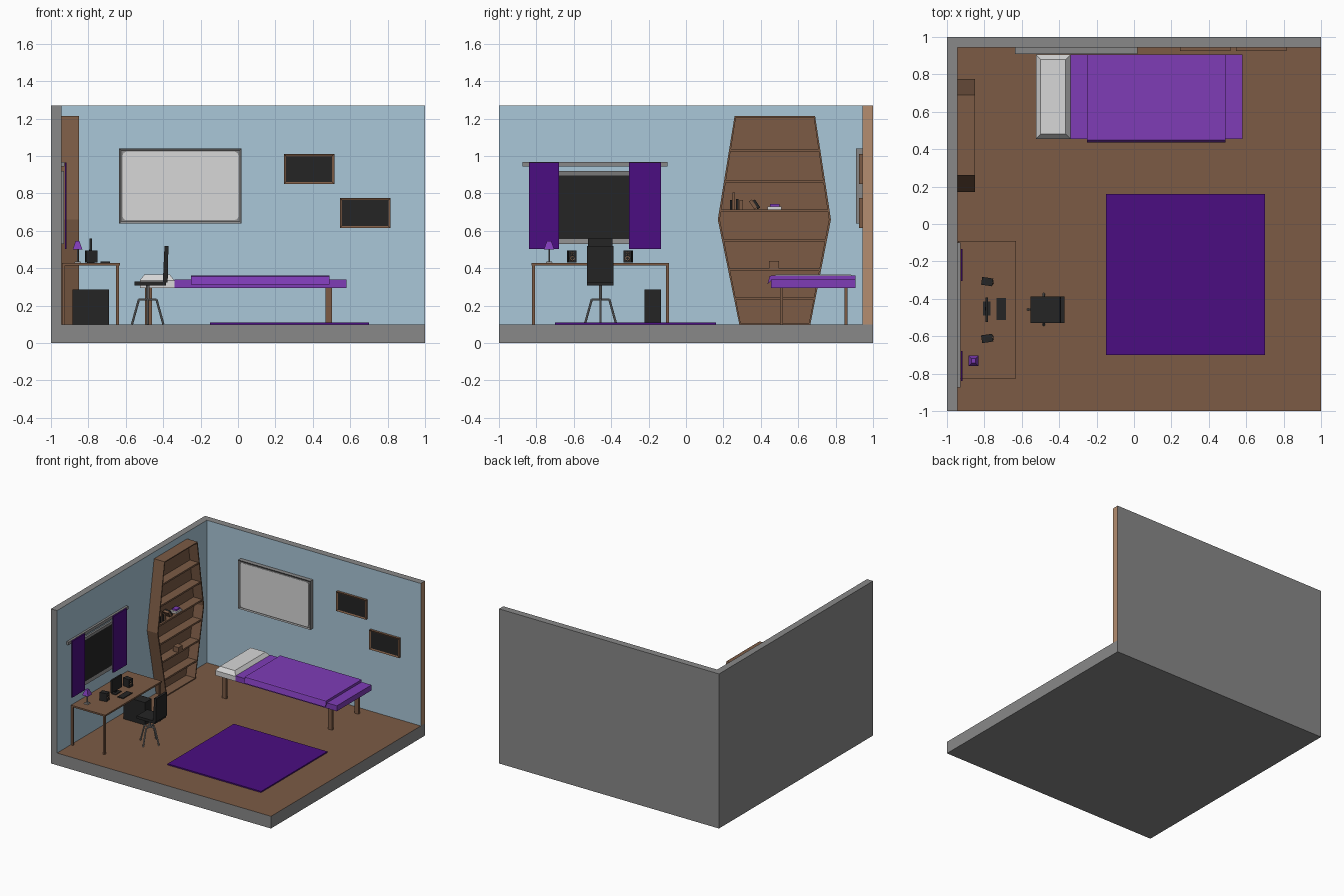
import bpy, bmesh, math
from mathutils import Vector, Matrix

if "Cube" in bpy.data.objects:
    bpy.data.objects.remove(bpy.data.objects["Cube"])

COLOURS = {
    "grey": (0.25, 0.25, 0.25), "light_blue": (0.40, 0.57, 0.69), "brown": (0.20, 0.105, 0.06),
    "tan": (0.46, 0.27, 0.16), "black": (0.018, 0.018, 0.018), "dark_purple": (0.07, 0.004, 0.22),
    "purple": (0.21, 0.045, 0.47), "white": (0.68, 0.68, 0.68),
}
MATS = {}
for n, c in COLOURS.items():
    MATS[n] = bpy.data.materials.new(n)
    MATS[n].diffuse_color = (*c, 1)


def finish(name, bm, *mats):
    bmesh.ops.recalc_face_normals(bm, faces=bm.faces)
    me = bpy.data.meshes.new(name)
    bm.to_mesh(me)
    bm.free()
    for m in mats:
        me.materials.append(MATS[m])
    ob = bpy.data.objects.new(name, me)
    bpy.context.collection.objects.link(ob)
    return ob


def box_bm(x, y, z, taper=0.0):
    """Box from (min, max) ranges, top optionally pulled in by taper."""
    bm = bmesh.new()
    bmesh.ops.create_cube(bm, size=1)
    for v in bm.verts:
        s = v.co.copy()
        t = taper if s.z > 0 else 0
        v.co = Vector((x[s.x > 0] - math.copysign(t, s.x),
                       y[s.y > 0] - math.copysign(t, s.y), z[s.z > 0]))
    bm.normal_update()
    return bm


def box(name, x, y, z, mat, taper=0.0):
    return finish(name, box_bm(x, y, z, taper), mat)


def face_to(bm, d):
    return max(bm.faces, key=lambda f: f.normal.dot(Vector(d)))


def faced_box(name, x, y, z, base, faces):
    """Box with some sides in other colours, chosen by direction."""
    bm = box_bm(x, y, z)
    for i, (d, m) in enumerate(faces):
        face_to(bm, d).material_index = i + 1
    return finish(name, bm, base, *[m for d, m in faces])


def framed(name, x, y, z, d, rim, depth, base, panel):
    """Box whose side facing d is inset and pushed in."""
    bm = box_bm(x, y, z)
    f = face_to(bm, d)
    bmesh.ops.inset_region(bm, faces=[f], thickness=rim)
    bmesh.ops.translate(bm, verts=f.verts, vec=Vector(d) * -depth)
    f.material_index = 1
    return finish(name, bm, base, panel)


def prism_bm(pts, axis, a, b):
    def at(p, t):
        c = list(p)
        c.insert(axis, t)
        return c
    bm = bmesh.new()
    f = bm.faces.new([bm.verts.new(at(p, a)) for p in pts])
    r = bmesh.ops.extrude_face_region(bm, geom=[f])
    for v in r["geom"]:
        if isinstance(v, bmesh.types.BMVert):
            v.co[axis] = b
    bmesh.ops.recalc_face_normals(bm, faces=bm.faces)
    bm.normal_update()
    return bm


def rod(name, a, b, r, mat, r2=None, seg=8):
    a, b = Vector(a), Vector(b)
    bm = bmesh.new()
    q = (b - a).to_track_quat('Z', 'Y').to_matrix().to_4x4()
    bmesh.ops.create_cone(bm, cap_ends=True, segments=seg, radius1=r, radius2=r if r2 is None else r2,
                          depth=(b - a).length, matrix=Matrix.Translation((a + b) / 2) @ q)
    return finish(name, bm, mat)


# Room shell
W = 0.945
faced_box("floor", (-1, 1), (-1, 1), (0, 0.1), "grey", [((0, 0, 1), "brown")])
faced_box("left_wall", (-1, -W), (-1, 1), (0.1, 1.27), "grey", [((1, 0, 0), "light_blue")])
faced_box("back_wall", (-W, 1), (W, 1), (0.1, 1.27), "grey",
          [((0, -1, 0), "light_blue"), ((1, 0, 0), "tan")])
box("rug", (-0.15, 0.7), (-0.7, 0.16), (0.1, 0.11), "dark_purple")

# Bed
box("mattress", (-0.34, 0.58), (0.455, 0.905), (0.295, 0.34), "purple")
box("mattress_head", (-0.525, -0.34), (0.455, 0.905), (0.295, 0.335), "white")
box("pillow", (-0.525, -0.34), (0.455, 0.905), (0.335, 0.367), "white", 0.025)
BLANKET = [(0.435, 0.312), (0.447, 0.357), (0.455, 0.36), (0.905, 0.36), (0.905, 0.335), (0.455, 0.335)]
finish("blanket", prism_bm(BLANKET, 0, -0.25, 0.49), "purple")
for lx in (-0.478, 0.485):
    for ly in (0.511, 0.855):
        box("bed_leg", (lx - 0.018, lx + 0.018), (ly - 0.008, ly + 0.008), (0.1, 0.295), "brown")

# Whiteboard with rounded panel, and two pictures
framed("whiteboard_frame", (-0.635, 0.02), (0.91, W), (0.64, 1.04), (0, -1, 0), 0.014, 0.008, "grey", "grey")
pts = []
for k in range(12):
    a = math.radians((k // 3) * 90 + (k % 3) * 45)
    sx, sz = (1, -1, -1, 1)[k // 3], (1, 1, -1, -1)[k // 3]
    pts.append((-0.3075 + sx * 0.29 + 0.02 * math.cos(a), 0.84 + sz * 0.163 + 0.02 * math.sin(a)))
finish("whiteboard_panel", prism_bm(pts, 1, 0.914, 0.92), "white")
for px, pz in ((0.245, 0.85), (0.545, 0.615)):
    framed("picture", (px, px + 0.27), (0.925, W), (pz, pz + 0.16), (0, -1, 0), 0.016, 0.006, "brown", "black")

# Hexagonal bookcase
HEX = [(0.285, 0.1), (0.665, 0.1), (0.775, 0.66), (0.69, 1.215), (0.26, 1.215), (0.17, 0.66)]
bm = prism_bm(HEX, 0, -W, -0.85)
f = face_to(bm, (1, 0, 0))
bmesh.ops.inset_region(bm, faces=[f], thickness=0.011)
# Push the inset face back through new inner side walls
r = bmesh.ops.extrude_face_region(bm, geom=[f])
bmesh.ops.translate(bm, verts=[v for v in r["geom"] if isinstance(v, bmesh.types.BMVert)], vec=(-0.083, 0, 0))
if f.is_valid:
    bmesh.ops.delete(bm, geom=[f], context='FACES_ONLY')
finish("bookcase", bm, "brown")
for z in (1.03, 0.862, 0.708, 0.55, 0.392, 0.237):
    t = (z - 0.1) / 0.56 if z < 0.66 else (1.215 - z) / 0.555
    e = (0.285, 0.665) if z < 0.66 else (0.26, 0.69)
    lo, hi = e[0] + (0.17 - e[0]) * t, e[1] + (0.775 - e[1]) * t
    box("shelf", (-0.935, -0.856), (lo + 0.008, hi - 0.008), (z - 0.007, z + 0.007), "brown")

# Things on the shelves
for y, w, h, m in ((0.235, 0.012, 0.05, "black"), (0.249, 0.014, 0.09, "brown"),
                   (0.268, 0.012, 0.055, "black"), (0.285, 0.02, 0.05, "brown")):
    box("book", (-0.92, -0.87), (y, y + w), (0.715, 0.715 + h), m)
for dy, m in ((0, "brown"), (0.017, "black")):
    lean = [(0.365 + dy, 0.715), (0.38 + dy, 0.725), (0.352 + dy, 0.768), (0.337 + dy, 0.758)]
    finish("leaning_book", prism_bm(lean, 0, -0.92, -0.87), m)
box("lying_book", (-0.925, -0.865), (0.435, 0.51), (0.715, 0.73), "white")
box("lying_book_upper", (-0.915, -0.875), (0.45, 0.5), (0.73, 0.743), "purple")
box("small_box", (-0.9, -0.852), (0.443, 0.498), (0.399, 0.44), "brown")

# Window, curtains and rail
framed("window", (-W, -0.93), (-0.71, -0.275), (0.53, 0.92), (1, 0, 0), 0.036, 0.006, "grey", "black")
box("curtain_rail", (-W, -0.927), (-0.875, -0.1), (0.943, 0.968), "grey")
for y0, y1 in ((-0.84, -0.678), (-0.305, -0.135)):
    box("curtain", (-0.926, -0.916), (y0, y1), (0.502, 0.965), "dark_purple")

# Desk
box("desk_top", (-0.94, -0.63), (-0.825, -0.09), (0.415, 0.428), "brown")
for lx in (-0.932, -0.645):
    for ly in (-0.815, -0.1):
        box("desk_leg", (lx - 0.008, lx + 0.008), (ly - 0.008, ly + 0.008), (0.1, 0.415), "brown")

# Computer
box("computer_case", (-0.885, -0.69), (-0.222, -0.135), (0.1, 0.285), "black")
box("monitor_base", (-0.806, -0.768), (-0.49, -0.415), (0.428, 0.434), "black")
box("monitor_stand", (-0.797, -0.789), (-0.463, -0.443), (0.434, 0.5), "black")
box("monitor_screen", (-0.793, -0.78), (-0.525, -0.392), (0.455, 0.558), "black")
box("keyboard", (-0.735, -0.684), (-0.513, -0.395), (0.428, 0.435), "black")
for y, rot in ((-0.612, 0.15), (-0.308, -0.15)):
    place = Matrix.Translation((-0.785, y, 0.43)) @ Matrix.Rotation(rot, 4, 'Z')
    box("speaker", (-0.03, 0.03), (-0.021, 0.021), (0, 0.066), "black").matrix_world = place
    for cz, cr in ((0.023, 0.014), (0.049, 0.008)):
        rod("speaker_cone", (0.028, 0, cz), (0.032, 0, cz), cr, "tan", cr * 0.8, 12).matrix_world = place
        rod("speaker_centre", (0.03, 0, cz), (0.034, 0, cz), cr * 0.6, "black", seg=10).matrix_world = place

# Lamp
LX, LY = -0.858, -0.732
box("lamp_base", (LX - 0.018, LX + 0.018), (LY - 0.018, LY + 0.018), (0.428, 0.436), "grey", 0.004)
rod("lamp_stem", (LX, LY, 0.436), (LX, LY, 0.51), 0.004, "grey")
box("lamp_shade", (LX - 0.026, LX + 0.026), (LY - 0.028, LY + 0.028), (0.5, 0.545), "purple", 0.016)

# Desk chair
CX, CY = -0.483, -0.457
box("chair_seat", (-0.553, -0.385), (-0.528, -0.388), (0.308, 0.33), "black")
BACK = [(-0.402, 0.325), (-0.376, 0.325), (-0.372, 0.518), (-0.393, 0.518)]
finish("chair_back", prism_bm(BACK, 1, -0.528, -0.388), "black")
rod("chair_column", (CX, CY, 0.23), (CX, CY, 0.31), 0.009, "grey")
for i in range(4):
    d = Vector((math.cos(i * math.pi / 2), math.sin(i * math.pi / 2), 0))
    hub, foot = Vector((CX, CY, 0.233)), Vector((CX, CY, 0.1))
    rod("chair_leg_arm", hub, hub + d * 0.048, 0.006, "grey")
    rod("chair_leg", hub + d * 0.047, foot + d * 0.084, 0.006, "grey")

for m in bpy.data.materials:
    if m.users and not m.is_grease_pencil:
        m.use_nodes = True
        m.node_tree.nodes["Principled BSDF"].inputs["Base Color"].default_value = m.diffuse_color
